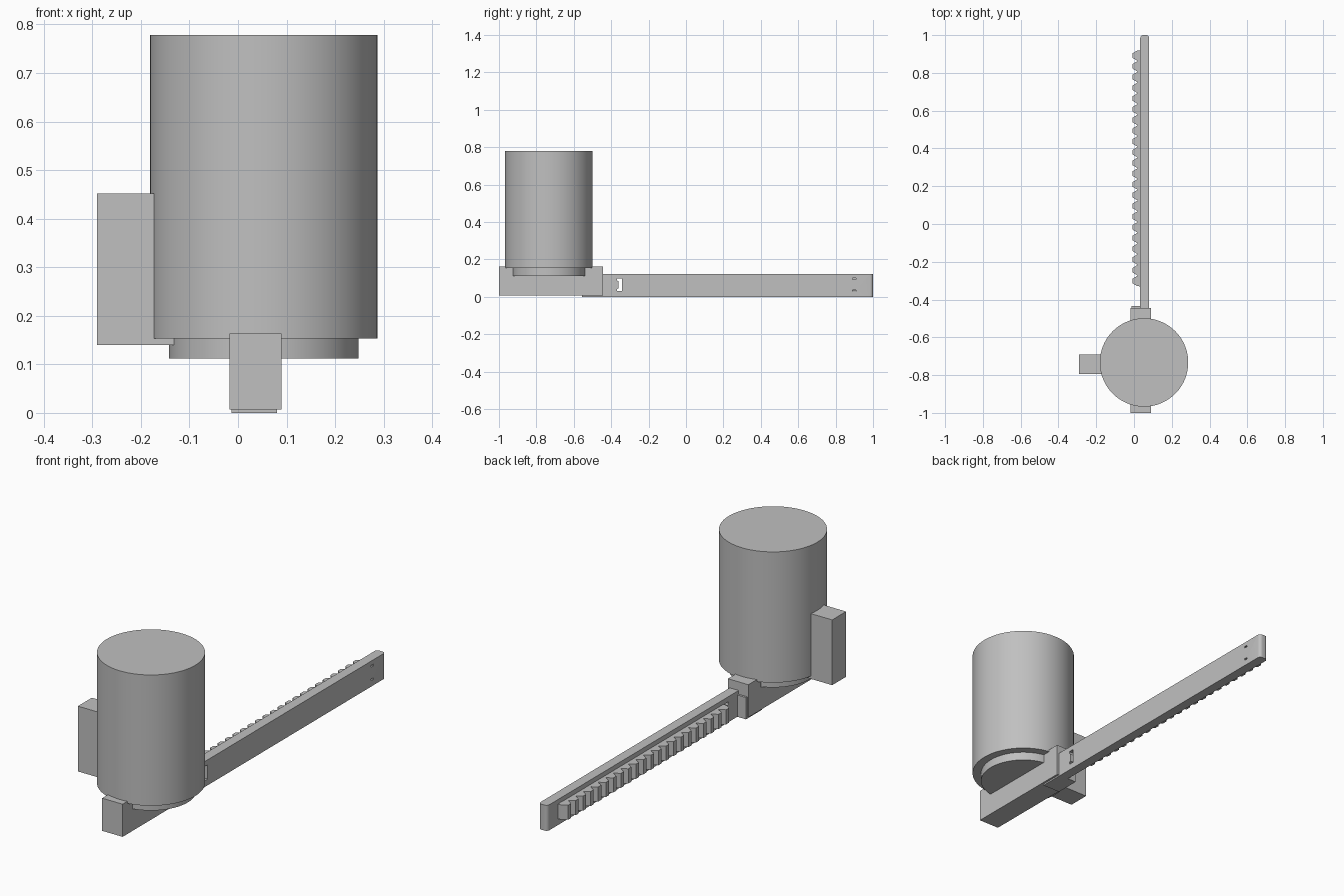
import bpy, bmesh, math

if "Cube" in bpy.data.objects:
    bpy.data.objects.remove(bpy.data.objects["Cube"])

grey = bpy.data.materials.new("light grey")
grey.diffuse_color = (0.527, 0.527, 0.527, 1)
grey.use_nodes = True
grey.node_tree.nodes["Principled BSDF"].inputs["Base Color"].default_value = grey.diffuse_color


def finish(name, bm, smooth=False):
    bmesh.ops.recalc_face_normals(bm, faces=bm.faces)
    me = bpy.data.meshes.new(name)
    bm.to_mesh(me)
    bm.free()
    ob = bpy.data.objects.new(name, me)
    bpy.context.collection.objects.link(ob)
    me.materials.append(grey)
    if smooth:
        bpy.ops.object.select_all(action='DESELECT')
        ob.select_set(True)
        bpy.context.view_layer.objects.active = ob
        bpy.ops.object.shade_smooth_by_angle(angle=math.radians(30))
    return ob


def prism(name, points, low, high, axis='Z', smooth=False):
    """Extrude a 2D outline: (x, y) along Z or (y, z) along X."""
    bm = bmesh.new()
    place = (lambda a, b: (a, b, low)) if axis == 'Z' else (lambda a, b: (low, a, b))
    face = bm.faces.new([bm.verts.new(place(*p)) for p in points])
    out = bmesh.ops.extrude_face_region(bm, geom=[face])
    verts = [v for v in out['geom'] if isinstance(v, bmesh.types.BMVert)]
    d = high - low
    bmesh.ops.translate(bm, verts=verts, vec=(0, 0, d) if axis == 'Z' else (d, 0, 0))
    return finish(name, bm, smooth)


def box(name, x0, x1, y0, y1, z0, z1):
    return prism(name, [(x0, y0), (x1, y0), (x1, y1), (x0, y1)], z0, z1)


def disc(name, r, z0, z1, n=96):
    cx, cy = 0.053, -0.733
    pts = [(cx + r * math.cos(2 * math.pi * i / n), cy + r * math.sin(2 * math.pi * i / n))
           for i in range(n)]
    return prism(name, pts, z0, z1, smooth=True)


def cut(target, cutter):
    cutter.hide_render = True
    cutter.hide_viewport = True
    mod = target.modifiers.new("cut", 'BOOLEAN')
    mod.operation = 'DIFFERENCE'
    mod.solver = 'EXACT'
    mod.object = cutter


# Motor body with its stepped collar and side terminal box
disc("motor_body", 0.234, 0.153, 0.778)
disc("motor_collar", 0.195, 0.112, 0.153)
box("terminal_box", -0.29, -0.13, -0.795, -0.69, 0.14, 0.452)

# U-shaped holder that cradles the collar
prism("holder", [(-1.0, 0.007), (-0.445, 0.007), (-0.445, 0.163), (-0.54, 0.163),
                 (-0.54, 0.112), (-0.926, 0.112), (-0.926, 0.163), (-1.0, 0.163),
                 (-1.0, 0.085)], -0.018, 0.09, 'X')

# Sliding bar with rounded far end
x0, x1, r = 0.033, 0.08, 0.016
bar_pts = [(x0, -0.555), (x1, -0.555)]
for cx, start in ((x1 - r, 0), (x0 + r, 90)):
    for i in range(7):
        a = math.radians(start + 15 * i)
        bar_pts.append((cx + r * math.cos(a), 1.0 - r + r * math.sin(a)))
bar = prism("sliding_bar", bar_pts, 0.0, 0.122, smooth=True)

# Thick root of the bar inside the holder
box("bar_root", -0.013, 0.04, -0.555, -0.435, 0.0, 0.104)

# Slot with flared ends, and two small holes near the tip
slot = [(-0.362, 0.045), (-0.37, 0.04), (-0.37, 0.03), (-0.343, 0.03), (-0.343, 0.098),
        (-0.37, 0.098), (-0.37, 0.088), (-0.362, 0.083)]
cut(bar, prism("slot_cutter", slot, 0.0, 0.12, 'X'))
for i, z in enumerate((0.032, 0.097)):
    cut(bar, box("pin_hole_cutter_%d" % i, 0.0, 0.12, 0.89, 0.908, z - 0.004, z + 0.004))

# Toothed rack along the left face of the bar
n, first, last = 22, -0.33, 0.92
pitch = (last - first) / n
rack = [(0.035, last), (0.035, first)]
for i in range(n):
    y = first + i * pitch
    rack += [(0.018, y + 0.001), (-0.009, y + pitch * 0.3),
             (-0.009, y + pitch * 0.7), (0.018, y + pitch - 0.001)]
prism("rack_teeth", rack, 0.03, 0.1, smooth=False)
